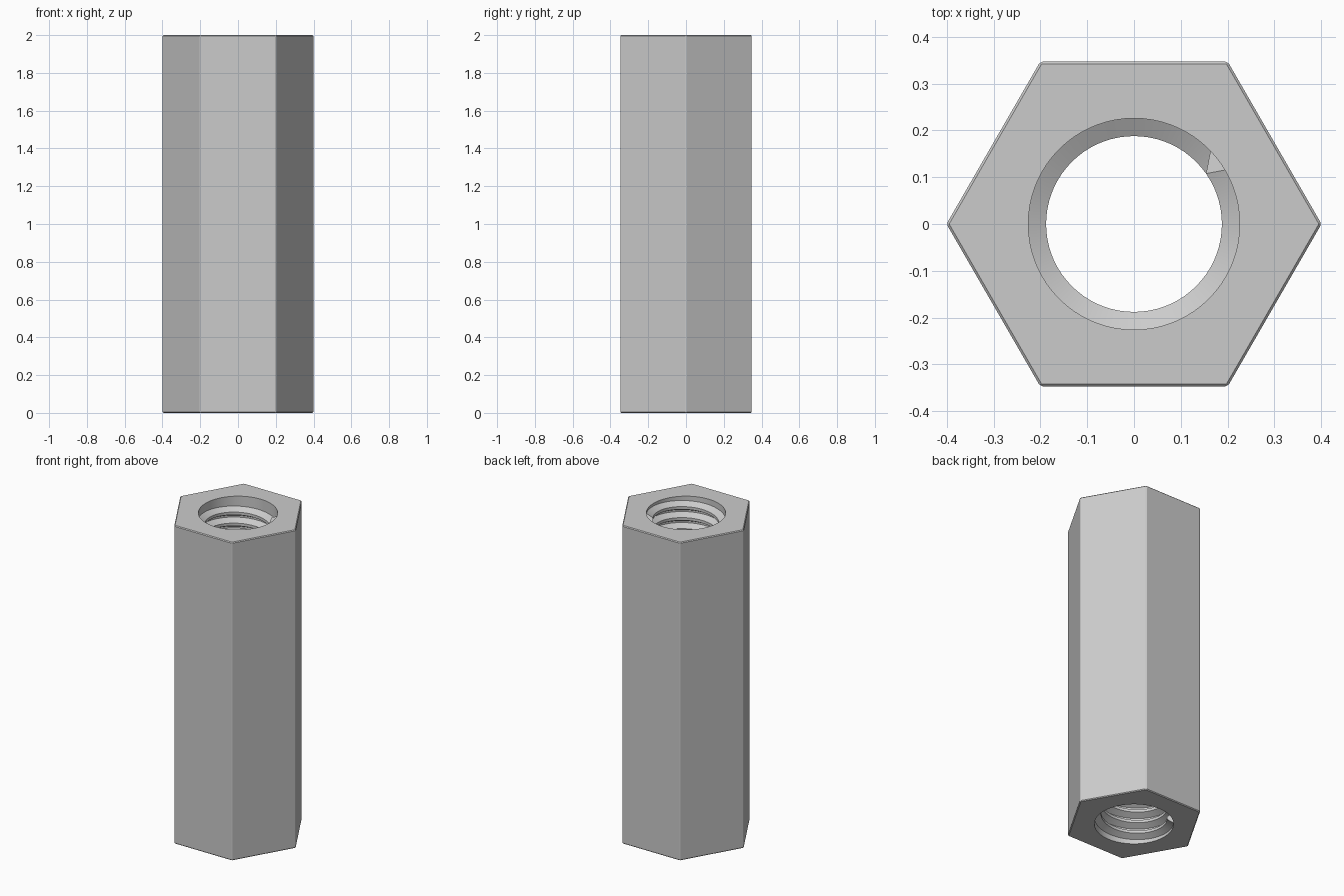
import bpy, bmesh, math
from math import cos, sin, pi, radians

if "Cube" in bpy.data.objects:
    bpy.data.objects.remove(bpy.data.objects["Cube"])

HEIGHT, HEX_R = 2.0, 0.401
MAJOR_R, MINOR_R = 0.226, 0.188
SEGMENTS = 72
STEP = 2 * pi / SEGMENTS
PITCH = 0.0693

steel = bpy.data.materials.new("grey steel")
steel.use_nodes = True
GREY = (0.6, 0.6, 0.6, 1)
steel.diffuse_color = GREY
steel.node_tree.nodes["Principled BSDF"].inputs["Base Color"].default_value = GREY


def finish(bm, name):
    bmesh.ops.recalc_face_normals(bm, faces=bm.faces)
    mesh = bpy.data.meshes.new(name)
    bm.to_mesh(mesh)
    bm.free()
    mesh.materials.append(steel)
    mesh.shade_smooth()
    mesh.set_sharp_from_angle(angle=radians(25))
    obj = bpy.data.objects.new(name, mesh)
    bpy.context.collection.objects.link(obj)


def hex_radius(a):
    # distance to the hexagon's side in direction a
    return HEX_R * cos(pi / 6) / cos(a % (pi / 3) - pi / 6)


def bridge(bm, a, b):
    n = len(a)
    for i in range(n):
        j = (i + 1) % n
        bm.faces.new((a[i], a[j], b[j], b[i]))


# Hexagonal body with a round through-hole
bm = bmesh.new()


def ring(radius, z):
    return [bm.verts.new((radius(i * STEP) * cos(i * STEP),
                          radius(i * STEP) * sin(i * STEP), z))
            for i in range(SEGMENTS)]


def hole_radius(a):
    return MAJOR_R


loops = [ring(hole_radius, 0), ring(hex_radius, 0),
         ring(hex_radius, HEIGHT), ring(hole_radius, HEIGHT)]
for k in range(4):
    bridge(bm, loops[k], loops[(k + 1) % 4])
bmesh.ops.recalc_face_normals(bm, faces=bm.faces)

# Fine chamfer along the outer edges
outer = [e for e in bm.edges if e.calc_face_angle(0) > 0.5
         and all(v.co.xy.length > 0.3 for v in e.verts)]
bmesh.ops.bevel(bm, geom=outer, offset=0.005, segments=1,
                affect='EDGES', clamp_overlap=False)
finish(bm, "hexagonal_body")

# Internal thread: a trapezoid ridge swept along a right-handed helix
bm = bmesh.new()
BASE, CREST = PITCH * 7 / 16, PITCH / 8
profile = [(MAJOR_R + 0.002, -BASE), (MINOR_R, -CREST),
           (MINOR_R, CREST), (MAJOR_R + 0.002, BASE)]
start = radians(140)
end = radians(35) + 28 * 2 * pi
count = round((end - start) / STEP)
# Slanted run-out of the ridge at its two ends
lead_in = [radians(a) for a in (5, 0, 0, -10)]
lead_out = [radians(a) for a in (10, 0, 0, -5)]
sections = []
for i in range(count + 1):
    section = []
    for k, (r, dz) in enumerate(profile):
        a = start + i * STEP
        if i == 0:
            a += lead_in[k] * 0.4
        elif i == count:
            a += lead_out[k] * 0.9
        z = 0.04 + PITCH * (a - start) / (2 * pi) + dz
        section.append(bm.verts.new((r * cos(a), r * sin(a), z)))
    sections.append(section)
for a, b in zip(sections, sections[1:]):
    bridge(bm, a, b)
bm.faces.new(sections[0])
bm.faces.new(sections[-1])
finish(bm, "internal_thread")
